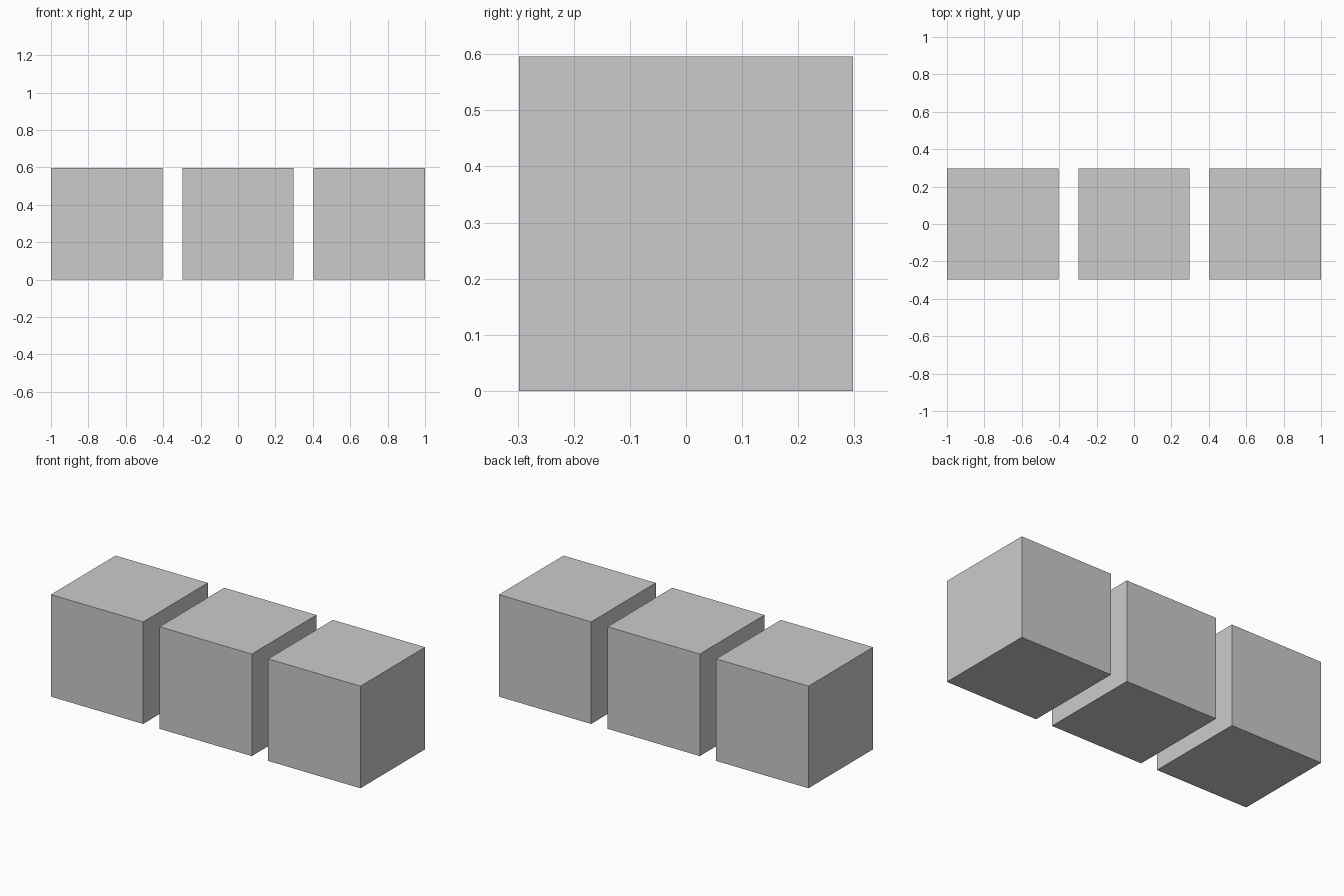
import bpy

if "Cube" in bpy.data.objects:
    bpy.data.objects.remove(bpy.data.objects["Cube"])

SIZE = 0.596          # edge length of each cube
OFFSET = 1 - SIZE / 2  # outer cubes reach x = -1 and x = 1


def add_cube(name, x):
    bpy.ops.mesh.primitive_cube_add(size=SIZE, location=(x, 0, SIZE / 2))
    bpy.context.object.name = name


# Row of three equal cubes
for name, x in (("left_cube", -OFFSET), ("middle_cube", 0), ("right_cube", OFFSET)):
    add_cube(name, x)
